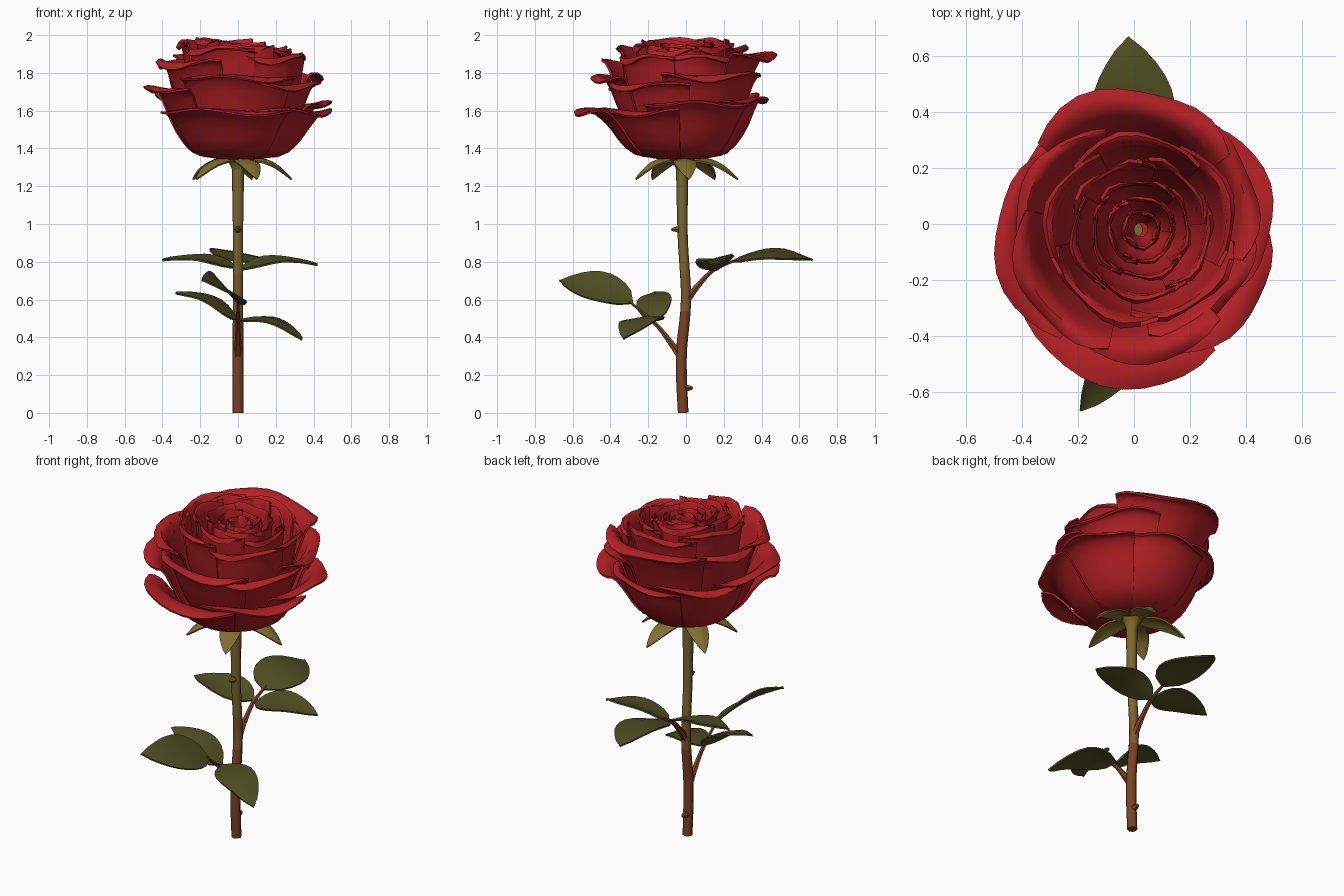
import bpy, bmesh, math, random
from mathutils import Vector as V

if "Cube" in bpy.data.objects:
    bpy.data.objects.remove(bpy.data.objects["Cube"])

random.seed(4)


def material(name, rgb):
    m = bpy.data.materials.new(name)
    m.diffuse_color = (*rgb, 1)
    m.use_nodes = True
    m.node_tree.nodes["Principled BSDF"].inputs["Base Color"].default_value = m.diffuse_color
    return m


RED = material("petal red", (0.45, 0.014, 0.018))
LEAF = material("leaf green", (0.075, 0.075, 0.016))
SEPAL = material("sepal olive", (0.22, 0.155, 0.028))
STEM_TOP = material("stem olive", (0.2, 0.14, 0.026))
STEM_MID = material("stem ochre", (0.22, 0.10, 0.024))
STEM_LOW = material("stem brown", (0.20, 0.055, 0.018))


def finish(name, bm, mats, thickness=0, angle=50):
    bmesh.ops.remove_doubles(bm, verts=bm.verts, dist=0.0005)
    bmesh.ops.recalc_face_normals(bm, faces=bm.faces)
    me = bpy.data.meshes.new(name)
    bm.to_mesh(me)
    bm.free()
    ob = bpy.data.objects.new(name, me)
    bpy.context.collection.objects.link(ob)
    for m in mats:
        me.materials.append(m)
    bpy.ops.object.select_all(action='DESELECT')
    ob.select_set(True)
    bpy.context.view_layer.objects.active = ob
    if thickness:
        mod = ob.modifiers.new("thickness", 'SOLIDIFY')
        mod.thickness, mod.offset = thickness, 0
        bpy.ops.object.modifier_apply(modifier=mod.name)
    bpy.ops.object.shade_smooth_by_angle(angle=math.radians(angle))
    return ob


def grid(rows, closed=False):
    bm = bmesh.new()
    vs = [[bm.verts.new(p) for p in row] for row in rows]
    n = len(rows[0])
    for a, b in zip(vs, vs[1:]):
        for i in range(n if closed else n - 1):
            j = (i + 1) % n
            bm.faces.new((a[i], a[j], b[j], b[i]))
    if closed:
        bm.faces.new(vs[0][::-1])
        bm.faces.new(vs[-1])
    return bm


def spline(pts, t):
    """Smooth curve through pts, t from 0 to 1."""
    s = min(max(t, 0), 1) * (len(pts) - 1)
    i = min(int(s), len(pts) - 2)
    f = s - i
    p1, p2 = V(pts[i]), V(pts[i + 1])
    p0 = V(pts[i - 1]) if i else p1
    p3 = V(pts[i + 2]) if i + 2 < len(pts) else p2
    return 0.5 * (2 * p1 + (p2 - p0) * f + (2 * p0 - 5 * p1 + 4 * p2 - p3) * f * f
                  + (3 * p1 - p0 - 3 * p2 + p3) * f ** 3)


def tube(name, path, radii, steps, mats, rule=None, sides=8):
    rows = []
    for k in range(steps + 1):
        t = k / steps
        c = spline(path, t)
        d = (spline(path, t + 0.02) - spline(path, t - 0.02)).normalized()
        x = V((1, 0, 0))
        x = (x - d * x.dot(d)).normalized()
        y = d.cross(x)
        r = spline([(q, 0) for q in radii], t).x
        rows.append([c + r * (x * math.cos(a) + y * math.sin(a))
                     for a in (math.tau * i / sides for i in range(sides))])
    bm = grid(rows, True)
    if rule:
        for f in bm.faces:
            f.material_index = rule(f.calc_center_median())
    return finish(name, bm, mats)


def blade(name, base, tip, across, half, arch, mat, fold=0.15, power=0.8, wave=0.0):
    """Pointed leaf shape from base to tip, arched upward and folded at the midrib."""
    base, tip = V(base), V(tip)
    d = tip - base
    w = V(across)
    w = (w - d * (w.dot(d) / d.length_squared)).normalized()
    n = d.cross(w).normalized()
    if n.z < 0:
        n = -n
    rows = []
    for k in range(10):
        t = k / 9
        wid = half * max(math.sin(math.pi * t ** power), 0) ** 0.8
        rows.append([base + d * t + w * wid * s
                     + n * (arch * math.sin(math.pi * t) + fold * wid * abs(s)
                            + wave * s * math.sin(7 * t))
                     for s in (-1, -0.55, 0, 0.55, 1)])
    return finish(name, grid(rows), [mat], 0.009)


def petal(name, ang, hw, R, H, b, z0=1.345, center=(0.0, -0.02), nu=12, nv=10):
    """Cupped sheet: bowl of radius b, opening to a curled rim of radius R at height H."""
    h = H - z0
    prof = [(0.03, z0), (0.6 * b, z0 + 0.07 * h), (0.84 * b, z0 + 0.3 * h),
            (b, z0 + 0.62 * h), (b + 0.4 * (R - b), z0 + 0.93 * h),
            (b + 0.75 * (R - b), z0 + h), (R, z0 + 0.95 * h)]
    ph = random.uniform(0, 6)
    rows = []
    for j in range(nv + 1):
        row = []
        for i in range(nu + 1):
            u = 2 * i / nu - 1
            v = j / nv * (1 - 0.2 * abs(u) ** 2.6)
            r, z = spline(prof, v)
            r *= 1 + 0.05 * u * v
            r += 0.012 * v ** 4 * math.sin(5 * u + ph)
            z += 0.022 * v ** 4 * math.sin(4 * u + ph + 1) * min(1, R * 3)
            a = math.radians(ang + hw * u)
            row.append((center[0] + r * math.cos(a), center[1] + r * math.sin(a), z))
        rows.append(row)
    return finish(name, grid(rows), [RED], 0.012)


# Outer and middle petals: angle, half width, rim radius, rim height, bowl radius
outer = [(258, 46, 0.56, 1.60, 0.37), (190, 46, 0.50, 1.72, 0.36), (318, 40, 0.51, 1.60, 0.36),
         (12, 40, 0.50, 1.64, 0.35), (75, 44, 0.44, 1.66, 0.35), (132, 42, 0.45, 1.68, 0.35)]
middle = [(88, 50, 0.50, 1.90, 0.34), (28, 44, 0.46, 1.79, 0.34), (322, 44, 0.43, 1.74, 0.33),
          (268, 46, 0.47, 1.78, 0.34), (214, 44, 0.45, 1.86, 0.34), (150, 44, 0.42, 1.86, 0.33)]
for i, p in enumerate(outer):
    petal(f"outer_petal_{i + 1}", *p)
for i, p in enumerate(middle):
    petal(f"middle_petal_{i + 1}", *p, z0=1.37)

# Inner whorls, higher on the back left: count, rim radius, height, bowl radius, start angle
for k, (n, R, H, b, start) in enumerate([(5, 0.34, 1.92, 0.29, 20), (5, 0.25, 1.95, 0.225, 50),
                                         (4, 0.175, 1.95, 0.165, 10), (3, 0.115, 1.94, 0.115, 70),
                                         (3, 0.06, 1.93, 0.065, 20)]):
    for i in range(n):
        a = start + 360 * i / n
        t = math.radians(a)
        lean = R * (0.04 * math.sin(t) - 0.12 * math.cos(t))
        petal(f"inner_petal_{k + 1}_{i + 1}", a, 225 / n, R, H + lean, b, z0=1.40 + 0.03 * k,
              center=(0.025, -0.02), nu=8, nv=8)

# Sepals under the bloom
for i in range(5):
    a = math.radians(-69 + 72 * i)
    c, s = math.cos(a), math.sin(a)
    blade(f"sepal_{i + 1}", (0.02 * c, 0.02 * s - 0.02, 1.345),
          (0.285 * c, 0.285 * s, 1.235), (-s, c, 0), 0.06, 0.045, SEPAL, -0.3, 0.75)
tube("hip", [(0, -0.02, 1.28), (0, -0.02, 1.32), (0, -0.02, 1.36)], [0.03, 0.045, 0.08], 4, [SEPAL])

# Main stem, brown at the foot and olive at the top
tube("stem", [(0, -0.015, 0), (0, -0.025, 0.3), (0, 0, 0.6), (0, -0.018, 0.95), (0, -0.02, 1.36)],
     [0.028, 0.029, 0.027, 0.027, 0.034], 20, [STEM_LOW, STEM_MID, STEM_TOP],
     lambda c: 0 if c.z < 0.55 else 1 if c.z < 0.75 else 2)

# Side branches
tube("front_branch", [(0, -0.02, 0.29), (0, -0.08, 0.37), (0, -0.16, 0.47), (0, -0.30, 0.59)],
     [0.025, 0.018, 0.012, 0.007], 8, [STEM_LOW], sides=6)
tube("back_branch", [(0, 0.0, 0.59), (0, 0.06, 0.67), (0, 0.15, 0.76), (0, 0.27, 0.81)],
     [0.024, 0.017, 0.012, 0.007], 8, [STEM_LOW], sides=6)

# Thorns
tube("upper_thorn", [(0, -0.03, 0.97), (0, -0.06, 0.972), (0, -0.078, 0.97)],
     [0.02, 0.015, 0.006], 3, [STEM_MID], sides=6)
tube("lower_thorn", [(0, 0.0, 0.13), (0, 0.02, 0.132), (0, 0.036, 0.13)],
     [0.02, 0.016, 0.007], 3, [STEM_LOW], sides=6)

# Leaves: base, tip, direction across, half width, arch
blade("front_end_leaf", (0, -0.28, 0.58), (-0.19, -0.67, 0.70), (0.7, -0.5, -0.6),
      0.115, 0.03, LEAF, wave=0.006)
blade("front_right_leaf", (0.0, -0.15, 0.49), (0.34, -0.33, 0.39), (0.5, 0.85, 0.05),
      0.11, 0.06, LEAF, -0.1, wave=0.006)
blade("front_left_leaf", (0.0, -0.15, 0.49), (-0.33, -0.17, 0.635), (0, 1, 0.3),
      0.095, 0.05, LEAF, -0.1, wave=0.006)
blade("back_end_leaf", (0, 0.24, 0.80), (-0.02, 0.67, 0.81), (1, 0, -0.17),
      0.15, 0.045, LEAF, -0.05, wave=0.006)
blade("back_left_leaf", (0, 0.16, 0.765), (-0.40, 0.15, 0.81), (0, 1, 0.2),
      0.10, 0.02, LEAF, wave=0.006)
blade("back_right_leaf", (0, 0.16, 0.755), (0.42, 0.17, 0.785), (0, 1, 0.2),
      0.10, 0.03, LEAF, wave=0.006)
